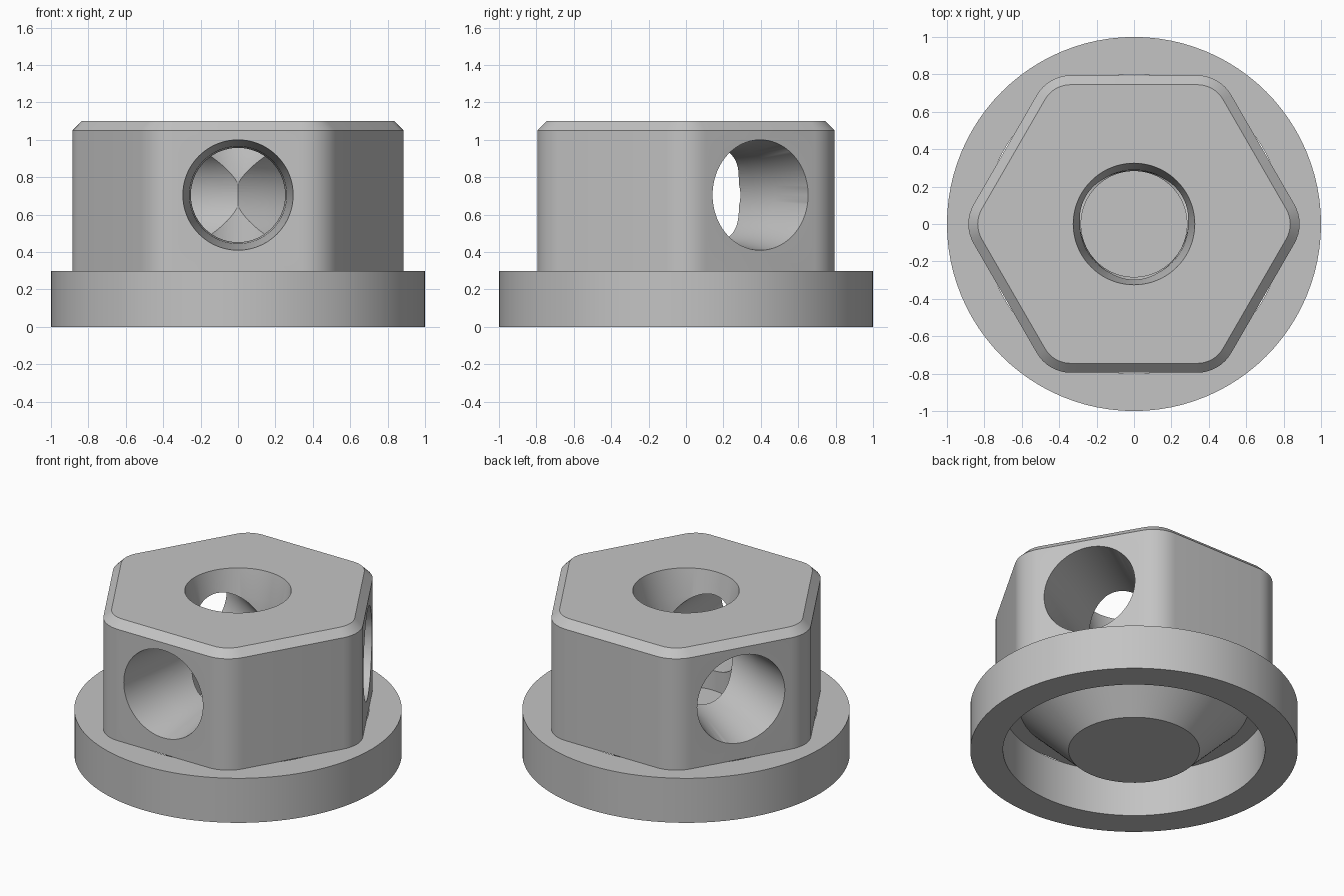
import bpy, bmesh, math
from mathutils import Matrix, Vector

cube = bpy.data.objects.get("Cube")
if cube:
    bpy.data.objects.remove(cube, do_unlink=True)

GREY = (0.55, 0.55, 0.55, 1)
metal = bpy.data.materials.new("plain grey")
metal.use_nodes = True
metal.diffuse_color = GREY
metal.node_tree.nodes["Principled BSDF"].inputs["Base Color"].default_value = GREY

FLANGE_TOP, BODY_TOP = 0.3, 1.1
APOTHEM, CORNER, CHAMFER = 0.795, 0.21, 0.05
HOLE_Z = 0.705


def circle(radius, z, count=96):
    return [(radius * math.cos(2 * math.pi * i / count),
             radius * math.sin(2 * math.pi * i / count), z) for i in range(count)]


def rounded_hexagon(apothem, corner, z, steps=8):
    """Outline with flats facing front and back and rounded corners."""
    points = []
    reach = (apothem - corner) / math.cos(math.pi / 6)
    for side in range(6):
        middle = side * math.pi / 3
        for s in range(steps + 1):
            a = middle + (s / steps - 0.5) * math.pi / 3
            points.append((reach * math.cos(middle) + corner * math.cos(a),
                           reach * math.sin(middle) + corner * math.sin(a), z))
    return points


def loft(name, loops, closed=False, matrix=Matrix()):
    """Skin a stack of equal loops; cap the ends or join last to first."""
    bm = bmesh.new()
    rings = [[bm.verts.new(p) for p in loop] for loop in loops]
    pairs = list(zip(rings, rings[1:]))
    if closed:
        pairs.append((rings[-1], rings[0]))
    else:
        bm.faces.new(rings[0])
        bm.faces.new(rings[-1])
    for low, high in pairs:
        for i in range(len(low)):
            j = (i + 1) % len(low)
            bm.faces.new((low[i], low[j], high[j], high[i]))
    bmesh.ops.transform(bm, matrix=matrix, verts=bm.verts)
    bmesh.ops.recalc_face_normals(bm, faces=bm.faces)
    mesh = bpy.data.meshes.new(name)
    bm.to_mesh(mesh)
    bm.free()
    mesh.materials.append(metal)
    obj = bpy.data.objects.new(name, mesh)
    bpy.context.collection.objects.link(obj)
    return obj


def activate(obj):
    bpy.ops.object.select_all(action='DESELECT')
    obj.select_set(True)
    bpy.context.view_layer.objects.active = obj


def cut(target, cutter):
    cutter.hide_render = True
    activate(target)
    mod = target.modifiers.new("hole", 'BOOLEAN')
    mod.operation, mod.solver, mod.object = 'DIFFERENCE', 'EXACT', cutter
    bpy.ops.object.modifier_apply(modifier=mod.name)
    bpy.data.objects.remove(cutter, do_unlink=True)


# Round flange ring, open in the middle
flange = loft("flange_ring", [circle(1, 0), circle(1, FLANGE_TOP),
                              circle(0.8, FLANGE_TOP), circle(0.8, 0)], closed=True)

# Tapered plug inside the flange
plug = loft("tapered_plug", [circle(0.4, 0), circle(0.7, FLANGE_TOP)])

# Hexagonal body with a chamfered top edge
body = loft("hex_body", [
    rounded_hexagon(APOTHEM, CORNER, FLANGE_TOP),
    rounded_hexagon(APOTHEM, CORNER, BODY_TOP - CHAMFER),
    rounded_hexagon(APOTHEM - CHAMFER, CORNER - CHAMFER, BODY_TOP)])

# Blind shaft from the top, slightly flared at the mouth
shaft = [(0.283, 0.32), (0.283, 0.8), (0.29, 0.92), (0.325, BODY_TOP), (0.329, BODY_TOP + 0.02)]
cut(body, loft("shaft_cutter", [circle(r, z) for r, z in shaft]))

# Three flared side holes meeting the shaft
tunnel = [(0.252, 0), (0.252, 0.3), (0.26, 0.5), (0.295, APOTHEM), (0.298, 0.82)]
for angle in (-90, 30, 150):
    turn = (Matrix.Translation(Vector((0, 0, HOLE_Z)))
            @ Matrix.Rotation(math.radians(angle), 4, 'Z')
            @ Matrix.Rotation(math.pi / 2, 4, 'Y'))
    cut(body, loft("tunnel_cutter", [circle(r, d) for r, d in tunnel], matrix=turn))

# Bring the hexagon's flats to front and back
for obj in (flange, plug, body):
    activate(obj)
    bpy.ops.object.shade_smooth_by_angle(angle=math.radians(30))
